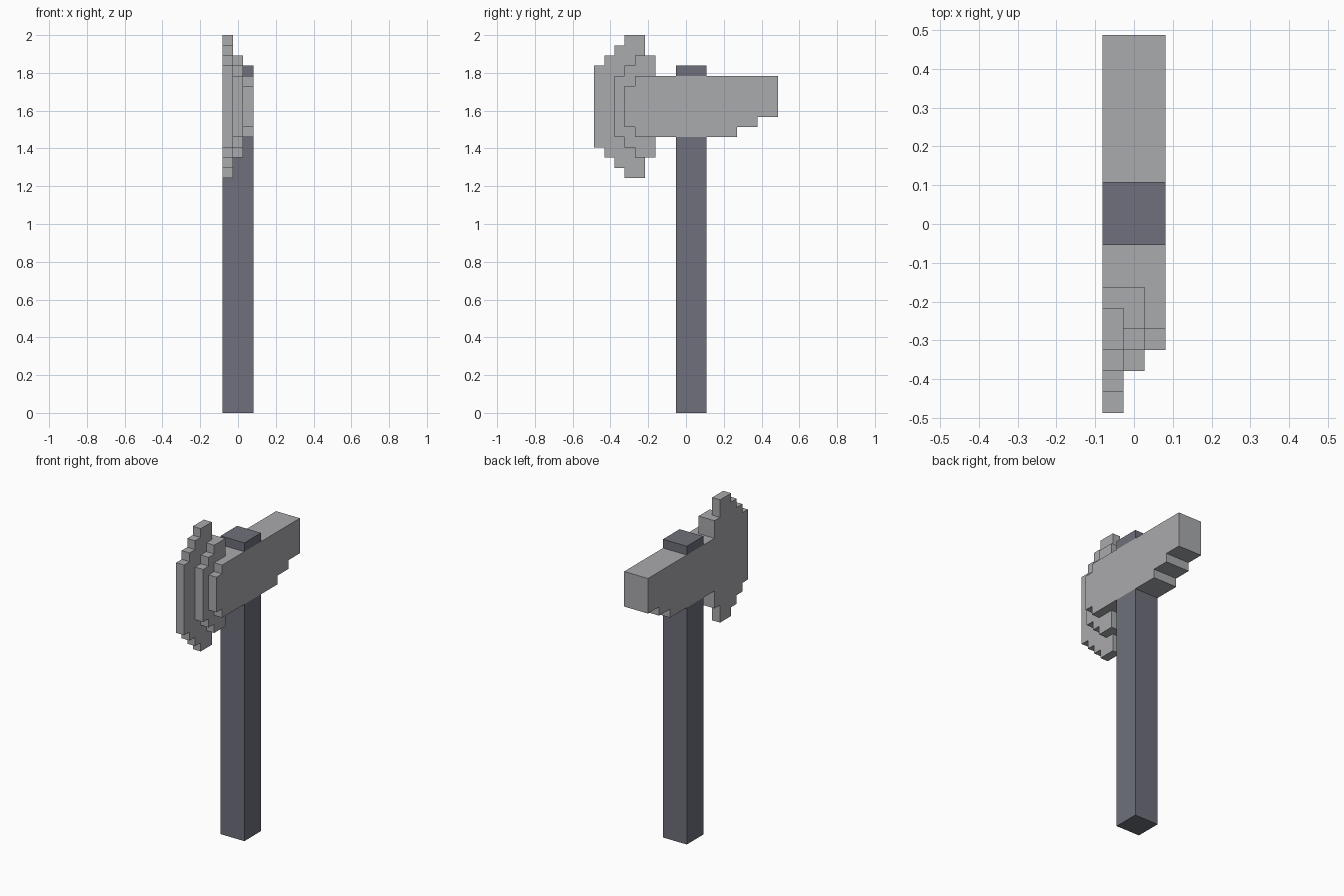
import bpy
import bmesh

U = 2 / 37  # one block

cube = bpy.data.objects.get("Cube")
if cube:
    bpy.data.objects.remove(cube, do_unlink=True)


def material(name, rgb):
    m = bpy.data.materials.new(name)
    m.use_nodes = True
    m.diffuse_color = (*rgb, 1)
    m.node_tree.nodes["Principled BSDF"].inputs["Base Color"].default_value = (*rgb, 1)
    return m


steel = material("light grey steel", (0.40, 0.405, 0.42))
wood = material("dark slate handle", (0.156, 0.163, 0.196))


def stepped_plate(name, mat, x0, x1, columns):
    """Extrude a stepped outline along x; columns are (y0, y1, z0, z1) in blocks."""
    top, bottom = [], []
    for y0, y1, z0, z1 in columns:
        bottom += [(y0, z0), (y1, z0)]
        top += [(y0, z1), (y1, z1)]
    outline = []
    for p in bottom + top[::-1]:
        if p not in outline:
            outline.append(p)
    bm = bmesh.new()
    face = bm.faces.new([bm.verts.new((x0 * U, y * U, z * U)) for y, z in outline])
    side = bmesh.ops.extrude_face_region(bm, geom=[face])
    verts = [v for v in side["geom"] if isinstance(v, bmesh.types.BMVert)]
    bmesh.ops.translate(bm, verts=verts, vec=((x1 - x0) * U, 0, 0))
    bmesh.ops.recalc_face_normals(bm, faces=bm.faces)
    mesh = bpy.data.meshes.new(name)
    bm.to_mesh(mesh)
    bm.free()
    mesh.materials.append(mat)
    obj = bpy.data.objects.new(name, mesh)
    bpy.context.collection.objects.link(obj)
    return obj


# Handle below the head, and its end showing above it
stepped_plate("handle", wood, -1.5, 1.5, [(-1, 2, 0, 27)])
stepped_plate("handle_tip", wood, -1.5, 1.5, [(-1, 2, 33, 34)])

# Full-width head with a stepped underside at the back
stepped_plate("axe_head", steel, -1.5, 1.5,
              [(-3, 5, 27, 33), (5, 7, 28, 33), (7, 9, 29, 33)])

# Three layers that thin out towards the cutting edge
stepped_plate("outer_cheek", steel, 0.5, 1.5,
              [(-6, -5, 28, 32), (-5, -3, 27, 33)])
stepped_plate("middle_cheek", steel, -0.5, 0.5,
              [(-7, -6, 27, 33), (-6, -5, 26, 34), (-5, -3, 25, 35)])
stepped_plate("blade", steel, -1.5, -0.5,
              [(-9, -8, 26, 34), (-8, -7, 25, 35), (-7, -6, 24, 36),
               (-6, -4, 23, 37), (-4, -3, 25, 35)])
